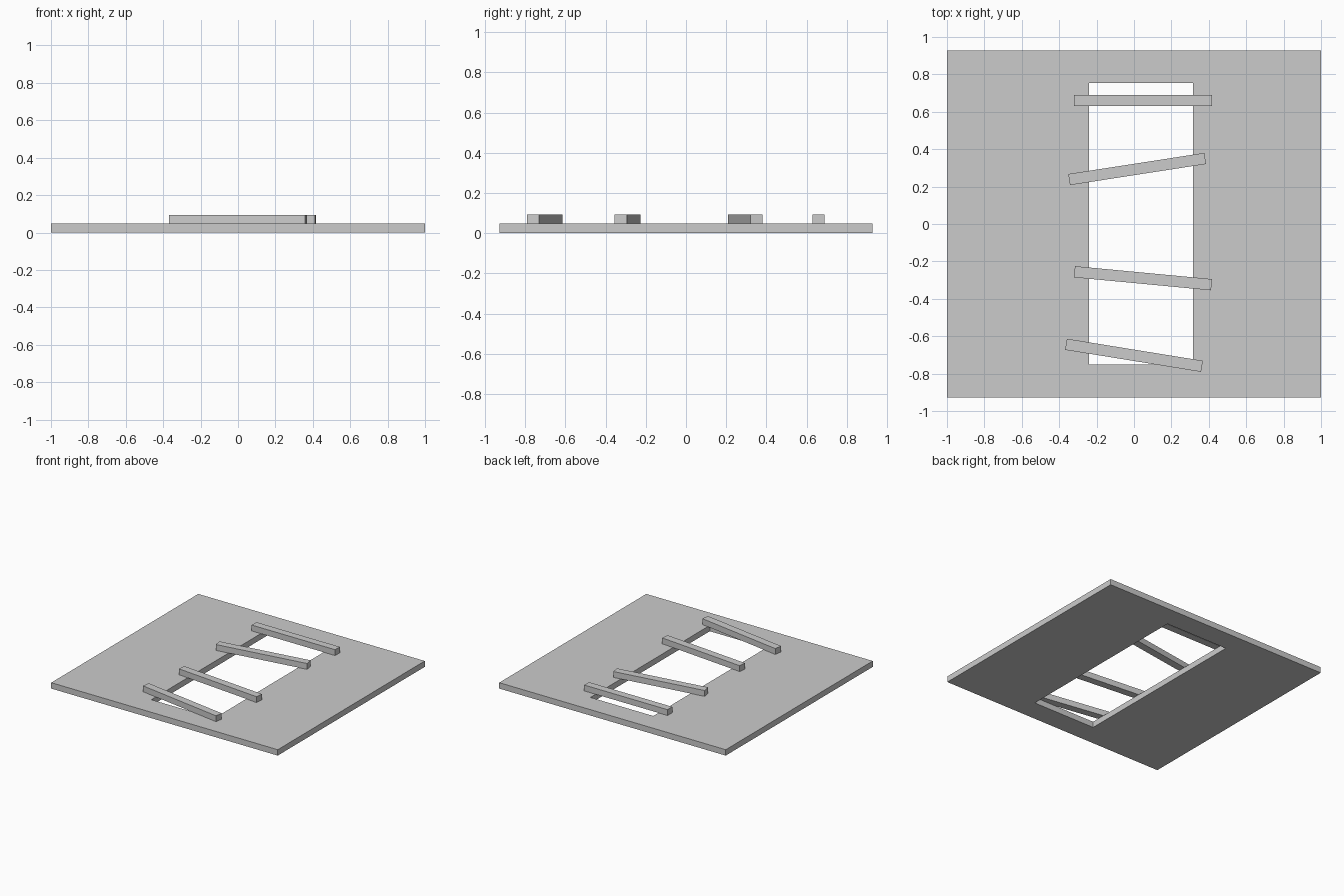
import bpy, bmesh
from math import radians

cube = bpy.data.objects.get("Cube")
if cube:
    bpy.data.objects.remove(cube, do_unlink=True)

THICK = 0.047

# Single plain grey
grey = bpy.data.materials.new("plain grey")
grey.use_nodes = True
colour = (0.6, 0.6, 0.6, 1)
grey.diffuse_color = colour
grey.node_tree.nodes["Principled BSDF"].inputs["Base Color"].default_value = colour


def finish(name, bm):
    mesh = bpy.data.meshes.new(name)
    bm.to_mesh(mesh)
    bm.free()
    mesh.materials.append(grey)
    obj = bpy.data.objects.new(name, mesh)
    bpy.context.collection.objects.link(obj)
    return obj


def rectangle(bm, x0, x1, y0, y1):
    return [bm.verts.new((x, y, 0)) for x, y in ((x0, y0), (x1, y0), (x1, y1), (x0, y1))]


# Floor slab with an open rectangular pit
bm = bmesh.new()
outer = rectangle(bm, -1, 1, -0.927, 0.927)
inner = rectangle(bm, -0.24, 0.315, -0.75, 0.755)
for i in range(4):
    j = (i + 1) % 4
    bm.faces.new((outer[i], outer[j], inner[j], inner[i]))
extruded = bmesh.ops.extrude_face_region(bm, geom=bm.faces[:], use_keep_orig=True)
top = [g for g in extruded["geom"] if isinstance(g, bmesh.types.BMVert)]
bmesh.ops.translate(bm, verts=top, vec=(0, 0, THICK))
bmesh.ops.recalc_face_normals(bm, faces=bm.faces[:])
finish("floor_slab", bm)

# Loose planks lying across the pit: centre x, centre y, turn in degrees
planks = {
    "back_plank": (0.048, 0.66, 0),
    "middle_back_plank": (0.017, 0.294, 8.8),
    "middle_front_plank": (0.048, -0.29, -5.4),
    "front_plank": (0.0, -0.702, -9.2),
}
for name, (x, y, turn) in planks.items():
    bm = bmesh.new()
    bmesh.ops.create_cube(bm, size=1)
    bmesh.ops.scale(bm, verts=bm.verts[:], vec=(0.736, 0.06, THICK))
    plank = finish(name, bm)
    plank.location = (x, y, THICK * 1.5)
    plank.rotation_euler.z = radians(turn)
